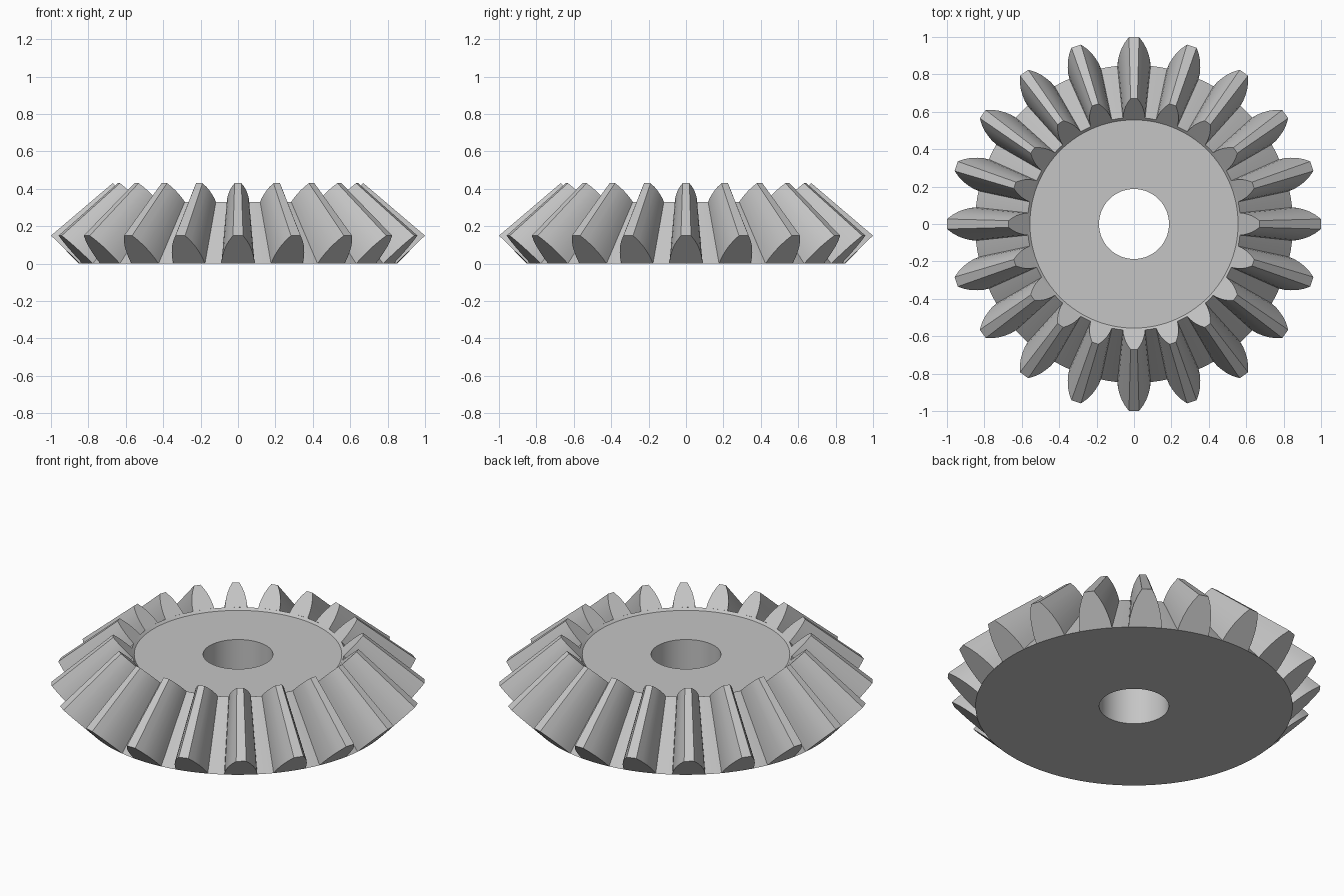
import bpy, bmesh
from math import cos, sin, tau

cube = bpy.data.objects.get("Cube")
if cube:
    bpy.data.objects.remove(cube, do_unlink=True)

TEETH = 20
SEGMENTS = 120            # six body segments per tooth pitch
APEX_Z = 1.0              # all tooth lines converge here on the axis
INNER = 0.67              # inner tooth end is the outer end scaled to the apex
ROOT_R, DEPTH = 0.85, 0.15
BORE_R = 0.187

steel = bpy.data.materials.new("steel grey")
steel.use_nodes = True
colour = (0.56, 0.56, 0.56, 1)
steel.diffuse_color = colour
steel.node_tree.nodes["Principled BSDF"].inputs["Base Color"].default_value = colour


def polar(r, angle, z):
    return (r * cos(angle), r * sin(angle), z)


def finish(bm, name):
    bmesh.ops.recalc_face_normals(bm, faces=bm.faces)
    mesh = bpy.data.meshes.new(name)
    bm.to_mesh(mesh)
    bm.free()
    mesh.materials.append(steel)
    obj = bpy.data.objects.new(name, mesh)
    bpy.context.collection.objects.link(obj)
    bpy.ops.object.select_all(action='DESELECT')
    obj.select_set(True)
    bpy.context.view_layer.objects.active = obj
    bpy.ops.object.shade_smooth_by_angle(angle=0.5)
    return obj


def bridge(bm, a, b):
    n = len(a)
    for i in range(n):
        j = (i + 1) % n
        bm.faces.new((a[i], a[j], b[j], b[i]))


# Gear body: conical blank with a shallow recessed top and a round bore
top_r, top_z = ROOT_R * INNER, APEX_Z * (1 - INNER)
recess = 0.013
profile = [(BORE_R, 0), (ROOT_R, 0), (top_r, top_z),
           (top_r - recess, top_z - recess), (BORE_R, top_z - recess)]
bm = bmesh.new()
rings = [[bm.verts.new(polar(r, tau * i / SEGMENTS, z)) for i in range(SEGMENTS)]
         for r, z in profile]
for k, ring in enumerate(rings):
    bridge(bm, ring, rings[(k + 1) % len(rings)])
finish(bm, "gear_body")

# Teeth: rounded flanks, narrow flat tip, tapering towards the apex
# Each flank point is (height fraction, half width)
flank = [(0, ROOT_R * tau / 60), (0.2, 0.086), (0.4, 0.078),
         (0.6, 0.067), (0.8, 0.05), (1, 0.027)]
outline = [(h, -w) for h, w in flank] + [(h, w) for h, w in reversed(flank)]
outline.append((0, 0))
bm = bmesh.new()
for t in range(TEETH):
    ends = []
    for scale in (1, INNER):
        end = []
        for h, w in outline:
            r, z = ROOT_R + DEPTH * h, DEPTH * h
            end.append(bm.verts.new(polar(r * scale, tau * t / TEETH + w / r,
                                          APEX_Z + (z - APEX_Z) * scale)))
        bm.faces.new(end)
        ends.append(end)
    bridge(bm, *ends)
finish(bm, "gear_teeth")
